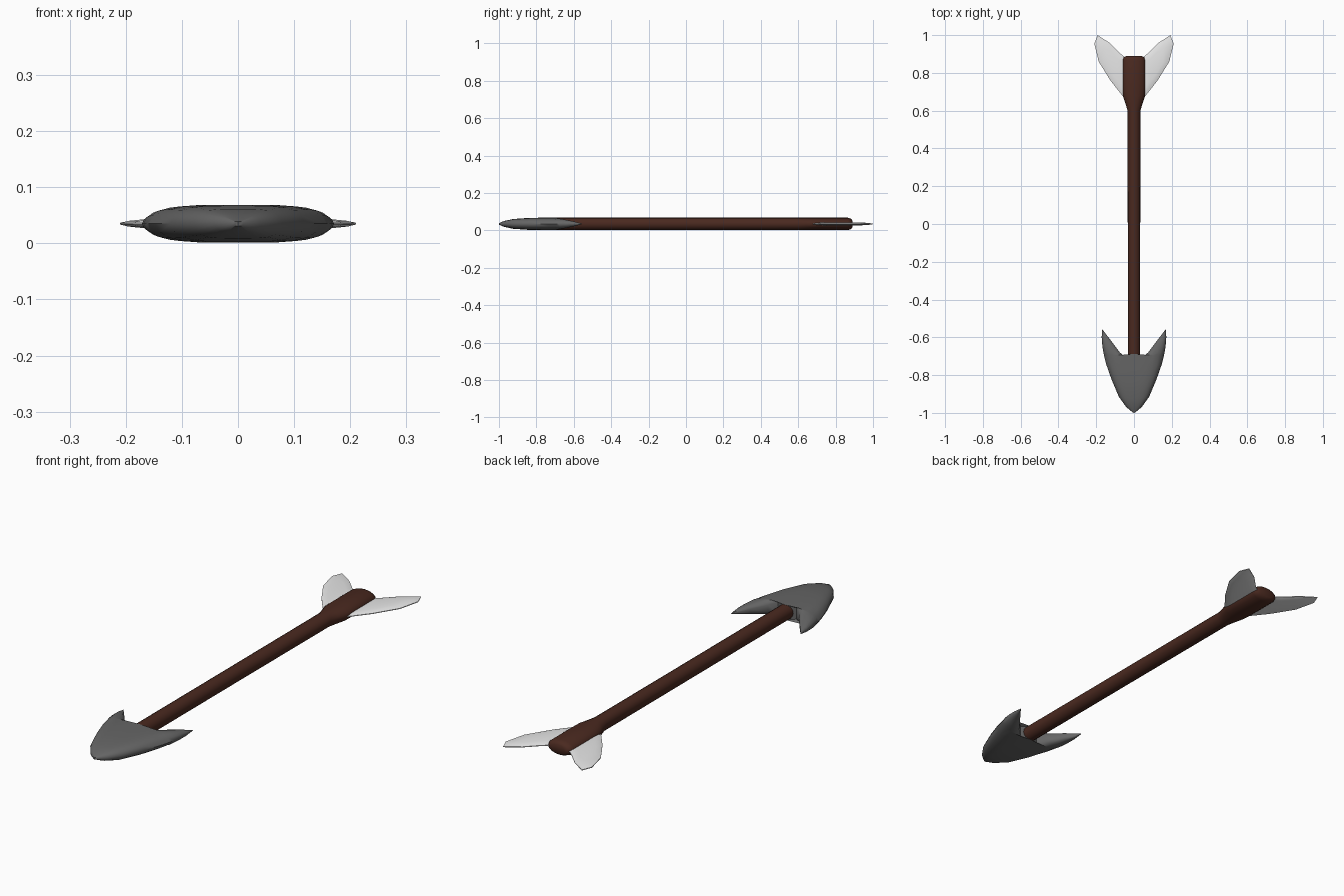
import bpy, bmesh, math

if "Cube" in bpy.data.objects:
    bpy.data.objects.remove(bpy.data.objects["Cube"])

ZC = 0.035  # height of the arrow's centre line


def material(name, rgb):
    m = bpy.data.materials.new(name)
    m.diffuse_color = (*rgb, 1)
    m.use_nodes = True
    m.node_tree.nodes["Principled BSDF"].inputs["Base Color"].default_value = m.diffuse_color
    return m


WOOD = material("dark_wood", (0.068, 0.022, 0.014))
STEEL = material("grey_steel", (0.13, 0.13, 0.13))
FEATHER = material("white_feather", (0.80, 0.80, 0.80))


def finish(bm, name, mat, angle=50):
    bmesh.ops.remove_doubles(bm, verts=bm.verts, dist=0.0005)
    bmesh.ops.recalc_face_normals(bm, faces=bm.faces)
    me = bpy.data.meshes.new(name)
    bm.to_mesh(me)
    bm.free()
    me.materials.append(mat)
    ob = bpy.data.objects.new(name, me)
    bpy.context.collection.objects.link(ob)
    bpy.ops.object.select_all(action='DESELECT')
    ob.select_set(True)
    bpy.context.view_layer.objects.active = ob
    bpy.ops.object.shade_smooth_by_angle(angle=math.radians(angle))
    return ob


def loft(bm, rings):
    loops = [[bm.verts.new(p) for p in ring] for ring in rings]
    n = len(loops[0])
    for a, b in zip(loops, loops[1:]):
        for i in range(n):
            j = (i + 1) % n
            bm.faces.new((a[i], a[j], b[j], b[i]))
    bm.faces.new(loops[0])
    bm.faces.new(loops[-1])


# Shaft: round rod flaring into a wide, flat nock; (y, half width, half height)
sections = [(-0.70, .033, .033), (-0.05, .033, .033), (0.60, .034, .033),
            (0.64, .046, .033), (0.68, .060, .033), (0.72, .062, .033),
            (0.865, .062, .033), (0.882, .055, .028), (0.89, .04, .018)]
bm = bmesh.new()
loft(bm, [[(w * math.cos(a), y, ZC + h * math.sin(a))
           for a in (math.tau * i / 16 for i in range(16))]
          for y, w, h in sections])
finish(bm, "shaft", WOOD)

# Arrowhead: half lofted from tip to barb, then mirrored
# (outer x, outer y, inner x, inner y, half thickness, inner edge fullness)
stations = [(.010, -.995, 0, -1.0, .004, 1), (.042, -.968, 0, -.975, .015, 1),
            (.080, -.915, 0, -.925, .026, 1), (.120, -.82, 0, -.84, .032, 1),
            (.148, -.74, 0, -.76, .0335, 1), (.158, -.70, 0, -.688, .0335, 1),
            (.163, -.675, .045, -.705, .031, .8), (.168, -.64, .075, -.68, .026, .6),
            (.171, -.60, .120, -.62, .016, .5), (.169, -.556, .166, -.560, .002, .5)]
profile = [(0, 1), (.2, 1), (.45, .99), (.65, .92), (.82, .75), (.94, .45)]
rings = []
for ox, oy, ix, iy, h, k in stations:
    def pt(u, s):
        return (ix + (ox - ix) * u, iy + (oy - iy) * u, ZC + s * h)
    prof = [(u, v * (k if u == 0 else 1)) for u, v in profile]
    rings.append([pt(u, v) for u, v in prof] + [pt(1, 0)]
                 + [pt(u, -v) for u, v in reversed(prof)])
bm = bmesh.new()
loft(bm, rings)
inside = [f for f in bm.faces if all(abs(v.co.x) < 1e-5 for v in f.verts)]
bmesh.ops.delete(bm, geom=inside, context='FACES')
dup = bmesh.ops.duplicate(bm, geom=bm.verts[:] + bm.edges[:] + bm.faces[:])
for g in dup['geom']:
    if isinstance(g, bmesh.types.BMVert):
        g.co.x *= -1
finish(bm, "arrowhead", STEEL)

# Feathers: thin lens-shaped vanes, one on each side
outline = [(.03, .66), (.062, .68), (.125, .76), (.187, .86), (.210, .955),
           (.192, 1.0), (.127, .957), (.070, .90), (.03, .87)]
cx = sum(p[0] for p in outline) / len(outline)
cy = sum(p[1] for p in outline) / len(outline)
for name, side in (("right_feather", 1), ("left_feather", -1)):
    bm = bmesh.new()
    loft(bm, [[(side * (cx + (x - cx) * s), cy + (y - cy) * s, ZC + z)
               for x, y in outline]
              for s, z in ((.55, -.008), (.85, -.005), (1, -.0015),
                           (1, .0015), (.85, .005), (.55, .008))])
    finish(bm, name, FEATHER)
